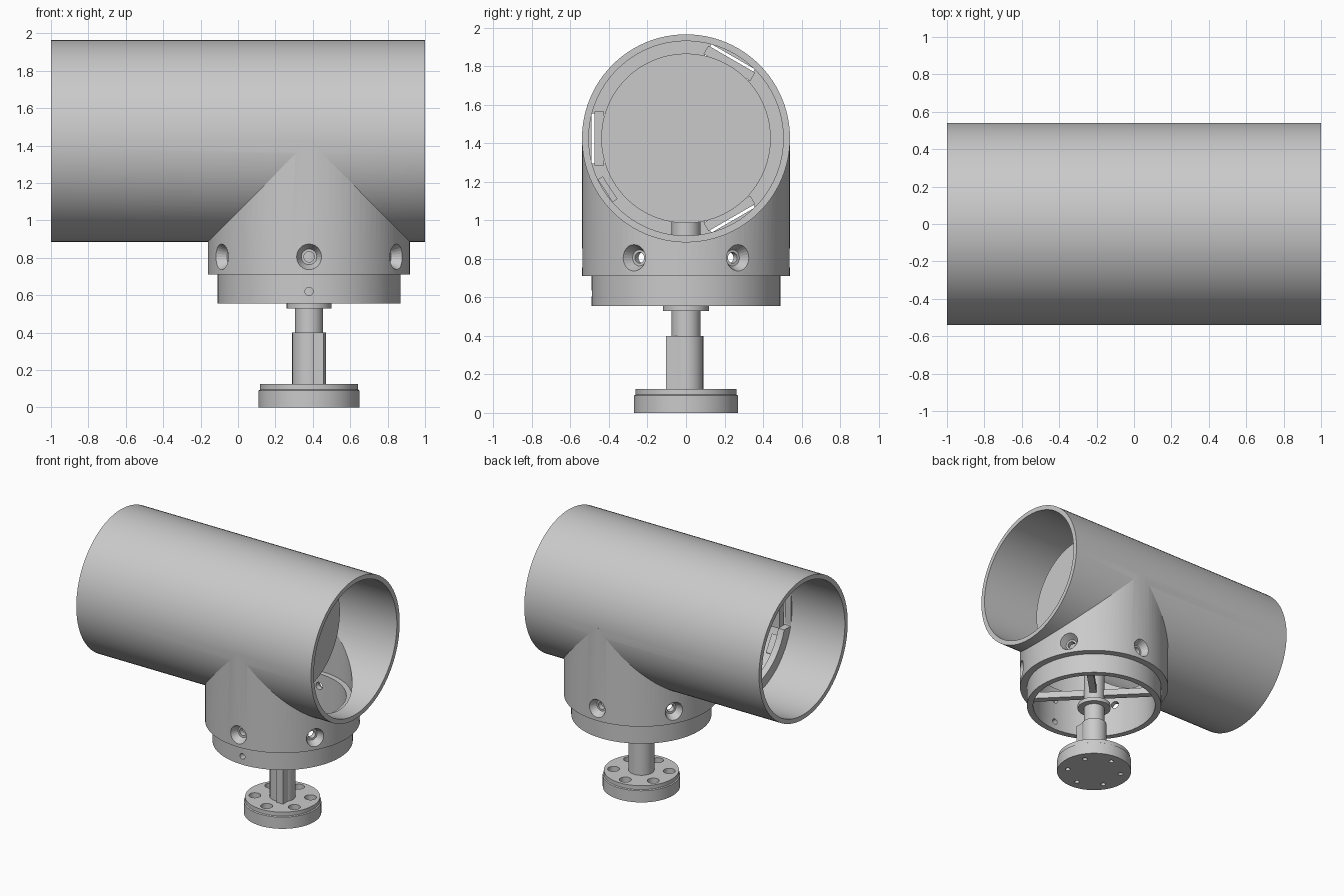
import bpy, bmesh
from math import cos, sin, pi, radians
from mathutils import Matrix

if "Cube" in bpy.data.objects:
    bpy.data.objects.remove(bpy.data.objects["Cube"])

AXIS_Z = 1.425      # height of the main tube axis
BX = 0.38           # branch centre along the tube
R = 0.54            # outer radius of tube and branch

metal = bpy.data.materials.new("plain_grey")
metal.use_nodes = True
GREY = (0.59, 0.59, 0.59, 1)
metal.diffuse_color = GREY
metal.node_tree.nodes["Principled BSDF"].inputs["Base Color"].default_value = GREY


def add(name, bm, matrix=Matrix()):
    bmesh.ops.recalc_face_normals(bm, faces=bm.faces)
    bm.transform(matrix)
    mesh = bpy.data.meshes.new(name)
    bm.to_mesh(mesh)
    bm.free()
    mesh.materials.append(metal)
    obj = bpy.data.objects.new(name, mesh)
    bpy.context.collection.objects.link(obj)
    return obj


def lathe(name, profile, matrix=Matrix(), segs=64):
    """Spin a closed (radius, height) profile around z."""
    bm = bmesh.new()
    rings = [[bm.verts.new((r * cos(a), r * sin(a), z)) for r, z in profile]
             for a in (2 * pi * i / segs for i in range(segs))]
    n = len(profile)
    for i in range(segs):
        p, q = rings[i], rings[(i + 1) % segs]
        for j in range(n):
            k = (j + 1) % n
            if profile[j][0] or profile[k][0]:
                bm.faces.new((p[j], q[j], q[k], p[k]))
    bmesh.ops.remove_doubles(bm, verts=bm.verts, dist=1e-5)
    return add(name, bm, matrix)


def rod(name, r, z0, z1, matrix=Matrix(), segs=96, r2=None):
    bm = bmesh.new()
    bmesh.ops.create_cone(bm, cap_ends=True, segments=segs, radius1=r,
                          radius2=r if r2 is None else r2, depth=z1 - z0)
    bm.transform(Matrix.Translation((0, 0, (z0 + z1) / 2)))
    return add(name, bm, matrix)


def box(name, size, matrix):
    bm = bmesh.new()
    bmesh.ops.create_cube(bm, size=1)
    bm.transform(Matrix.Diagonal((*size, 1)))
    return add(name, bm, matrix)


def boolean(obj, other, op='DIFFERENCE'):
    mod = obj.modifiers.new(op, 'BOOLEAN')
    mod.operation, mod.solver, mod.object = op, 'EXACT', other
    bpy.context.view_layer.objects.active = obj
    bpy.ops.object.modifier_apply(modifier=mod.name)
    bpy.data.objects.remove(other)


along_x = Matrix.Translation((0, 0, AXIS_Z)) @ Matrix.Rotation(pi / 2, 4, 'Y')
at_branch = Matrix.Translation((BX, 0, 0))


def radial(angle, z):
    """Frame at the branch centre whose z axis points outward."""
    return (Matrix.Translation((BX, 0, z)) @ Matrix.Rotation(angle, 4, 'Z')
            @ Matrix.Rotation(pi / 2, 4, 'Y'))


def in_tube(x, degrees, r):
    """Frame inside the main tube whose y axis points outward."""
    return (Matrix.Translation((x, 0, AXIS_Z)) @ Matrix.Rotation(radians(degrees), 4, 'X')
            @ Matrix.Translation((0, r, 0)))


# Tee body: main tube joined to the lower branch, then bored out
body = rod("tee_body", R, -1, 1, along_x)
boolean(body, rod("branch", R + 0.0008, 0.71, AXIS_Z, at_branch), 'UNION')
boolean(body, rod("tube_bore", 0.505, -1.1, 1.1, along_x))
boolean(body, rod("branch_bore", 0.485, 0.6, AXIS_Z, at_branch))

# Collar fitted inside the branch
collar = lathe("lower_collar", [(0.445, 0.555), (0.49, 0.555), (0.49, 0.71),
                                (0.484, 0.715), (0.484, 0.9), (0.445, 0.9)], at_branch)

# Six countersunk screw holes around the branch, one pin hole in front
for i in range(6):
    frame = radial(radians(30 + 60 * i), 0.805)
    boolean(body, rod("sink", 0.035, 0.47, 0.56, frame, 24, 0.078))
    boolean(body, rod("hole", 0.034, 0.4, 0.6, frame, 24))
    boolean(collar, rod("hole", 0.028, 0.4, 0.6, frame, 24))
boolean(collar, rod("pin_hole", 0.022, 0.4, 0.6, radial(-pi / 2, 0.62), 20))

# Retaining ring with three slots, each partly filled by a pad behind it
ring = lathe("retaining_ring", [(0.43, -0.55), (0.507, -0.55), (0.507, -0.5), (0.43, -0.5)],
             along_x)
for i, angle in enumerate((60, 180, 300)):
    boolean(ring, box("slot", (0.2, 0.1, 0.26), in_tube(-0.525, angle, 0.44)))
    box(f"ring_pad_{i + 1}", (0.1, 0.05, 0.28), in_tube(-0.45, angle, 0.45))
for i, angle in enumerate((213, 270)):
    box(f"ring_key_{i + 1}", (0.08, 0.03, 0.14), in_tube(-0.47, angle, 0.485))

# Disc standing in the tube, carried by the hub on a short arm
rod("tube_disc", 0.44, 0.52, 0.56, along_x)
box("disc_arm", (0.16, 0.06, 0.06), Matrix.Translation((BX + 0.07, 0, 1.06)))

# Spider that carries the stem
for i in range(2):
    box(f"spider_spoke_{i + 1}", (0.91, 0.05, 0.05),
        Matrix.Translation((BX, 0, 0.65)) @ Matrix.Rotation(pi / 4 + pi / 2 * i, 4, 'Z'))
lathe("spider_hub", [(0, 0.56), (0.075, 0.56), (0.075, 1.09), (0, 1.09)], at_branch, 32)

# Stem with washer, neck, shaft and key
lathe("stem", [(0, 0.11), (0.09, 0.11), (0.09, 0.4), (0.075, 0.4), (0.075, 0.53),
               (0.12, 0.53), (0.12, 0.56), (0, 0.56)], at_branch, 32)
box("stem_key", (0.055, 0.06, 0.28), Matrix.Translation((BX + 0.05, -0.075, 0.26)))

# Foot flange with six counterbored holes
foot = lathe("foot_flange", [(0, 0), (0.27, 0), (0.27, 0.09), (0.262, 0.095),
                             (0.262, 0.125), (0, 0.125)], at_branch)
for i in range(6):
    a = radians(60 * i + 30)
    spot = Matrix.Translation((BX + 0.195 * cos(a), 0.195 * sin(a), 0))
    boolean(foot, rod("counterbore", 0.042, 0.08, 0.2, spot, 24))
    boolean(foot, rod("bolt_hole", 0.018, -0.1, 0.1, spot, 16))

# Smooth round surfaces, keep edges sharp; the tee needs a finer limit at its seam
for obj in bpy.context.scene.objects:
    obj.select_set(obj.type == 'MESH' and obj != body)
bpy.context.view_layer.objects.active = foot
bpy.ops.object.shade_smooth_by_angle(angle=radians(30))
bpy.ops.object.select_all(action='DESELECT')
body.select_set(True)
bpy.context.view_layer.objects.active = body
bpy.ops.object.shade_smooth_by_angle(angle=radians(8))
